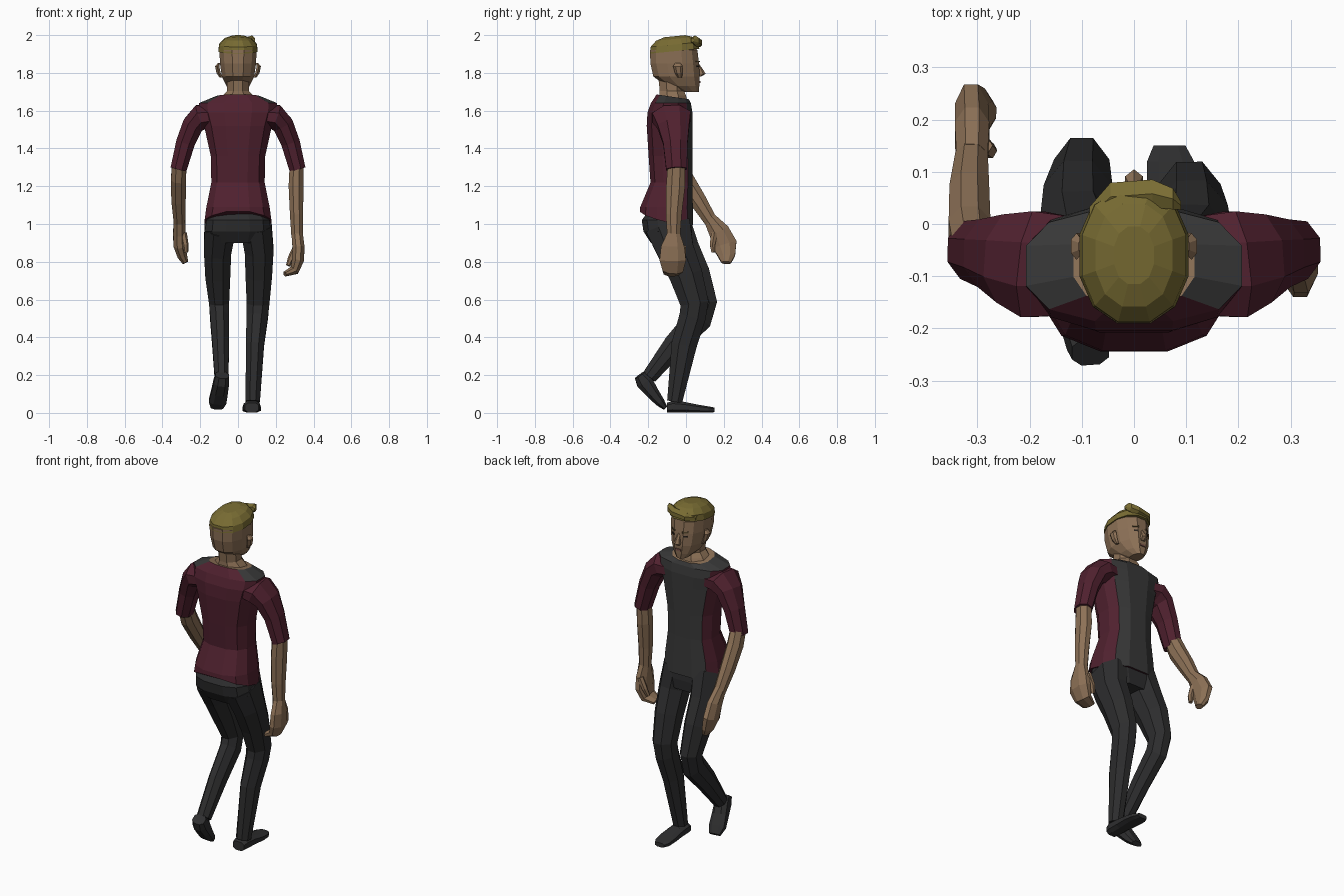
import bpy, bmesh, math
from mathutils import Vector, Matrix

cube = bpy.data.objects.get("Cube")
if cube:
    bpy.data.objects.remove(cube, do_unlink=True)


def material(name, r, g, b):
    mat = bpy.data.materials.new(name)
    mat.use_nodes = True
    mat.diffuse_color = (r, g, b, 1)
    bsdf = next(n for n in mat.node_tree.nodes if n.type == "BSDF_PRINCIPLED")
    bsdf.inputs["Base Color"].default_value = (r, g, b, 1)
    return mat


SKIN = material("skin", .265, .165, .094)
HAIR = material("blond_hair", .19, .15, .033)
MAROON = material("maroon_cloth", .08, .015, .028)
GREY = material("grey_cloth", .04, .04, .04)
TROUSER = material("trouser_cloth", .026, .026, .027)
SHOE = material("shoe_leather", .028, .028, .029)
DARK = material("dark_eye", .02, .015, .012)
BROW = material("brow_brown", .1, .07, .03)
LIP = material("lip", .2, .09, .07)

X, Y, Z = Vector((1, 0, 0)), Vector((0, 1, 0)), Vector((0, 0, 1))
CM = 0.01


def finish(name, bm, mats, paint=None):
    bmesh.ops.recalc_face_normals(bm, faces=bm.faces)
    for f in bm.faces:
        f.material_index = paint(f.calc_center_median()) if paint else 0
    mesh = bpy.data.meshes.new(name)
    bm.to_mesh(mesh)
    bm.free()
    for m in mats:
        mesh.materials.append(m)
    obj = bpy.data.objects.new(name, mesh)
    bpy.context.collection.objects.link(obj)
    return obj


def boxy(value, power):
    return math.copysign(abs(value) ** power, value)


def loft(name, rings, mats, ref=X, sides=8, axis=None, paint=None, power=1):
    """Skin rings (x, y, z, half width along ref, half depth), in centimetres."""
    bm = bmesh.new()
    pts = [Vector(r[:3]) * CM for r in rings]
    loops = []
    grow = CM / math.cos(math.pi / sides)
    for i, r in enumerate(rings):
        t = axis or (pts[min(i + 1, len(pts) - 1)] - pts[max(i - 1, 0)]).normalized()
        u = (ref - t * ref.dot(t)).normalized()
        v = t.cross(u)
        loop = []
        for k in range(sides):
            a = 2 * math.pi * (k + .5) / sides
            p = u * r[3] * boxy(math.cos(a), power) + v * r[4] * boxy(math.sin(a), power)
            loop.append(bm.verts.new(pts[i] + grow * p))
        loops.append(loop)
    for lo, hi in zip(loops, loops[1:]):
        for k in range(sides):
            n = (k + 1) % sides
            bm.faces.new((lo[k], lo[n], hi[n], hi[k]))
    bm.faces.new(loops[0])
    bm.faces.new(loops[-1])
    return finish(name, bm, mats, paint)


def plate(name, place, size, mat, turn=0):
    bm = bmesh.new()
    m = Matrix.Translation(Vector(place) * CM) @ Matrix.Rotation(turn, 4, "Z")
    bmesh.ops.create_cube(bm, size=CM, matrix=m @ Matrix.Diagonal((*size, 1)))
    return finish(name, bm, [mat])


def flip(rings, s):
    return [(r[0] * s, *r[1:]) for r in rings]


def shirt_paint(c):
    if c.z > 1.645:
        neck_hole = abs(c.x) < .02 and -.1 < c.y < -.04
        return 2 if neck_hole else int(c.y > -.135)
    return int(c.y > -.06 and abs(c.x) < .121)


# Shirt body, with grey front panel and yoke
shirt = loft("shirt", [
    (0, -10.3, 104, 17.5, 14), (0, -10.3, 109, 16.6, 13.8), (0, -7.7, 122, 14, 11),
    (0, -8.2, 136, 14.3, 11.5), (0, -8.7, 152, 17.8, 12), (0, -8.5, 159, 20, 11.8),
    (0, -8, 164, 20.5, 10.5), (0, -7, 167.3, 11.5, 8.5)],
    [MAROON, GREY, SKIN], sides=12, axis=Z, paint=shirt_paint, power=.77)
# The hem rises at the middle of the back and the collar dips at the front
for v in shirt.data.vertices:
    if v.co.z < 1.05:
        v.co.z -= (v.co.y + .1) * .25 + abs(v.co.x) * .17
    elif v.co.z > 1.66:
        v.co.z -= (v.co.y + .07) * .15

# Sleeves
for side, s in (("left", 1), ("right", -1)):
    loft(side + "_sleeve", flip([
        (13, -8, 157, 9.5, 5.5), (19.5, -7.7, 156.7, 10.2, 6.7), (23.8, -6.6, 152.5, 8.5, 5.6),
        (27.8, -5.6, 143, 6.5, 5), (31.5, -5, 129, 5.5, 4.3)], s), [MAROON], ref=Y)

# Left arm hanging, hand curled inward
loft("left_forearm", [
    (31, -5, 133, 4.6, 3.6), (30.7, -5.5, 120, 5, 3.9), (31, -6.5, 105, 4.2, 3.5),
    (31.3, -6.5, 93, 3.4, 3)], [SKIN], ref=Y)
loft("left_hand", [
    (31.3, -6.5, 95, 3.4, 3), (32, -7, 88, 6.2, 3.2), (31.8, -7, 81, 7, 3.2),
    (29.8, -7, 75.5, 5.4, 2.6), (24.8, -8, 73.5, 3.8, 1.3)], [SKIN], ref=Y)
loft("left_thumb", [(31, -1.5, 88, 1.6, 1.6), (28, -1.5, 82, 1.4, 1.4), (26.5, -2.5, 78, 1, 1)],
     [SKIN], ref=Y, sides=6)

# Right arm swung forward
loft("right_forearm", [
    (-31, -5, 133, 4.6, 3.8), (-31.5, -1, 124, 5, 4), (-31.5, 6, 113, 4.5, 3.8),
    (-31, 13.5, 101, 3.4, 3)], [SKIN], ref=Y)
loft("right_hand", [
    (-31, 12.5, 103, 3.4, 3), (-31, 17.5, 96, 5.5, 3.3), (-31, 20.5, 89, 6.5, 3.2),
    (-29.5, 21.5, 83, 4.5, 2.6), (-27.8, 21.3, 79.5, 2.5, 1.6)], [SKIN], ref=Y)
loft("right_thumb", [(-29, 15, 95, 1.7, 1.7), (-27.8, 14, 89, 1.4, 1.4), (-27.5, 14.5, 85, 1, 1)],
     [SKIN], ref=Y, sides=6)

# Trousers
loft("trouser_hips", [
    (0, -9, 108, 13, 10), (0, -10.3, 102, 16.6, 13), (0, -9.7, 96, 17.3, 12.7),
    (0, -8, 90, 14, 10.5)], [TROUSER], sides=12, axis=Z, power=.77)
loft("left_trouser_leg", [
    (9.5, -9.5, 99, 8.3, 12), (11.2, -5.5, 86, 7.6, 9.8), (11, 0, 73, 7, 8.8),
    (10.6, 4.5, 58, 6, 7.5), (10.2, 3.5, 51, 5.7, 7), (9, -1, 36, 4.8, 6.7),
    (7.8, -6, 6, 3.8, 4)], [TROUSER])
loft("right_trouser_leg", [
    (-9.5, -9, 99, 8.3, 12), (-10.8, -2.5, 86, 7.2, 9.8), (-10.7, 4, 73, 6.6, 8.8),
    (-10, 9.5, 58, 5.3, 7), (-9.7, 7, 50, 5, 7), (-9.2, -6, 36, 4.4, 6),
    (-8.7, -19.5, 19, 3.7, 4)], [TROUSER])

# Shoes
loft("left_shoe", [
    (7.3, -10, 2.8, 3.6, 2.5), (7.3, -7, 3.3, 4.2, 3.1), (7.3, -1, 3, 4.3, 2.8),
    (7.3, 7, 2.2, 4.7, 2), (7, 12, 1.8, 4.4, 1.6), (6.8, 15, 1.6, 3, 1.2)],
    [SHOE], axis=Y, power=.75)
loft("right_shoe", [
    (-8.3, -24.5, 20, 3.5, 3), (-8.8, -22, 16.5, 4, 4.4), (-9.8, -18, 11, 4.3, 3.4),
    (-10.8, -14, 6, 4.6, 2.5), (-11.2, -11, 2.7, 3.2, 1.3)], [SHOE], power=.8)

# Neck and head
loft("neck", [(0, -7, 164, 11, 8), (0, -7, 168, 8, 7), (0, -7.5, 170.5, 5.7, 6.4),
              (0, -7.5, 178, 5.8, 7.2)], [SKIN], axis=Z)
loft("head", [
    (0, 2, 170, 3.2, 4.8), (0, -1.5, 173, 6, 8.5), (0, -5, 178, 8.5, 12.2),
    (0, -6, 185, 9.5, 12.8), (0, -6.5, 192, 9.8, 12.5), (0, -6.5, 196, 7, 9)],
    [SKIN], sides=12, axis=Z, power=.88)
loft("nose", [(0, 5.5, 185.5, .7, .8), (0, 7, 182, 1.1, 1.6), (0, 7.8, 179.5, 1.7, 2.3),
              (0, 6.8, 178, 1.2, 1)], [SKIN], sides=6, axis=Z)

# Paired face details
for side, s in (("left", 1), ("right", -1)):
    turn = -s * .6
    loft(side + "_ear", flip([(9, -3.3, 177.5, .8, 1), (10.3, -3.8, 180, 1.1, 1.8),
                              (11, -4.3, 183.5, 1.1, 2.2), (10, -4.3, 185.3, .6, 1.2)], s),
         [SKIN], sides=6, axis=Z)
    plate(side + "_eye", (3.7 * s, 6.2, 183.5), (2.4, .8, 1), DARK, turn)
    plate(side + "_brow", (3.8 * s, 6.1, 186), (3.4, .9, .7), BROW, turn)
plate("lips", (0, 7.2, 175.2), (3.6, .9, 1.1), LIP)

# Hair cap, hairline rising to the front, and swept quiff
loft("hair", [
    (0, -6, 191.5, 10.4, 13), (0, -6, 195, 9.9, 12.7), (0, -6, 198, 7.3, 9.8),
    (0, -6, 199.4, 3.8, 5.5)], [HAIR], sides=12, axis=Vector((0, -.1, 1)), power=.9)
loft("hair_quiff", [
    (-8.5, 1.5, 194, 1.8, 1.3), (-4.5, 5.2, 195, 2.7, 1.8), (3.5, 5.8, 196, 2.7, 2.2),
    (7.5, 4.8, 197.3, 2, 2.2), (9, 3.5, 197.3, .8, 1)], [HAIR], ref=Y, sides=6, axis=X)
